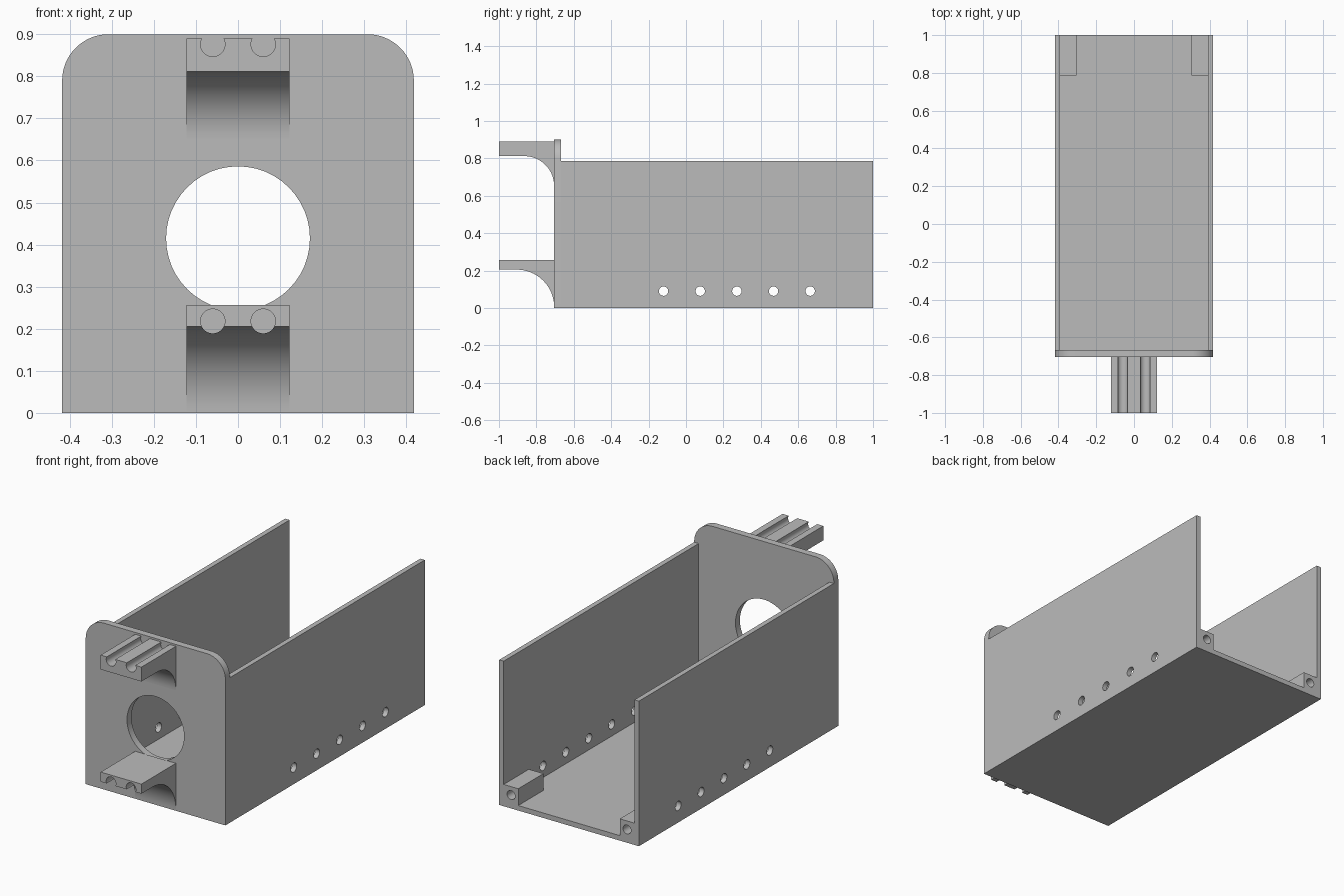
import bpy
import bmesh
from math import sin, cos, pi, radians
from mathutils import Vector

if "Cube" in bpy.data.objects:
    bpy.data.objects.remove(bpy.data.objects["Cube"], do_unlink=True)

# Single grey plastic
grey = bpy.data.materials.new("grey plastic")
grey.use_nodes = True
colour = (0.5, 0.5, 0.5, 1)
grey.diffuse_color = colour
grey.node_tree.nodes["Principled BSDF"].inputs["Base Color"].default_value = colour

HALF, WALL = 0.418, 0.027        # half width, wall thickness
FRONT, PLATE_BACK = -0.705, -0.667
SEGMENTS = 48


def arc(a, b, radius, start, end, steps=16):
    """Points on an arc around (a, b), angles in degrees."""
    angles = [radians(start + (end - start) * i / steps) for i in range(steps + 1)]
    return [(a + radius * cos(t), b + radius * sin(t)) for t in angles]


def prism(name, outline, axis, low, high):
    """Extrude a 2D outline along axis 'x' (y, z outline) or 'y' (x, z outline)."""
    def place(p, depth):
        return Vector((depth, p[0], p[1]) if axis == "x" else (p[0], depth, p[1]))
    bm = bmesh.new()
    face = bm.faces.new([bm.verts.new(place(p, low)) for p in outline])
    extruded = bmesh.ops.extrude_face_region(bm, geom=[face])
    moved = [v for v in extruded["geom"] if isinstance(v, bmesh.types.BMVert)]
    shift = place((0, 0), high - low)
    bmesh.ops.translate(bm, verts=moved, vec=shift)
    bmesh.ops.recalc_face_normals(bm, faces=bm.faces)
    mesh = bpy.data.meshes.new(name)
    bm.to_mesh(mesh)
    bm.free()
    mesh.materials.append(grey)
    obj = bpy.data.objects.new(name, mesh)
    bpy.context.collection.objects.link(obj)
    return obj


def drill(obj, axis, centre, radius, low, high):
    """Cut a round hole running along an axis."""
    ring = arc(*centre, radius, 0, 360, SEGMENTS)[:-1]
    cutter = prism("hole_cutter", ring, axis, low, high)
    cutter.hide_render = True
    mod = obj.modifiers.new("hole", "BOOLEAN")
    mod.operation = "DIFFERENCE"
    mod.solver = "EXACT"
    mod.object = cutter
    bpy.context.view_layer.objects.active = obj
    bpy.ops.object.modifier_apply(modifier=mod.name)
    bpy.data.objects.remove(cutter, do_unlink=True)


def rectangle(a0, a1, b0, b1):
    return [(a0, b0), (a1, b0), (a1, b1), (a0, b1)]


parts = []

# Front plate with rounded top corners and a large round opening
corner = 0.11
outline = [(-HALF, 0), (HALF, 0)]
outline += arc(HALF - corner, 0.9 - corner, corner, 0, 90)
outline += arc(corner - HALF, 0.9 - corner, corner, 90, 180)
plate = prism("front_plate", outline, "y", FRONT, PLATE_BACK)
drill(plate, "y", (0, 0.415), 0.171, -0.8, -0.6)
parts.append(plate)

# Floor of the tray
inner = HALF - WALL
parts.append(prism("floor", rectangle(-inner, inner, 0, 0.027), "y", PLATE_BACK, 1))

for side, label in ((1, "left"), (-1, "right")):
    # Side wall with a row of small holes
    low, high = sorted((side * inner, side * HALF))
    wall = prism(label + "_wall", rectangle(PLATE_BACK, 1, 0, 0.785), "x", low, high)
    for i in range(5):
        drill(wall, "x", (-0.12 + 0.196 * i, 0.09), 0.025, low - 0.1, high + 0.1)
    parts.append(wall)

    # Screw block in the rear corner
    low, high = sorted((side * 0.304, side * inner))
    block = prism(label + "_screw_block", rectangle(low, high, 0.027, 0.118), "y", 0.785, 1)
    drill(block, "y", (side * 0.347, 0.072), 0.024, 0.85, 1.1)
    parts.append(block)

# Brackets on the front: flat arm, curved support below, two round channels
for name, top, under, radius, channel in (
        ("upper_bracket", 0.89, 0.812, 0.16, 0.876),
        ("lower_bracket", 0.257, 0.205, 0.2, 0.218)):
    profile = [(FRONT, top), (-1, top), (-1, under)]
    profile += arc(FRONT - radius, under - radius, radius, 90, 0, 24)
    bracket = prism(name, profile, "x", -0.122, 0.122)
    for x in (-0.06, 0.06):
        drill(bracket, "y", (x, channel), 0.029, -1.1, FRONT + 0.01)
    parts.append(bracket)

# Smooth round surfaces, keep edges crisp
bpy.ops.object.select_all(action="DESELECT")
for obj in parts:
    obj.select_set(True)
bpy.context.view_layer.objects.active = plate
bpy.ops.object.shade_smooth_by_angle(angle=radians(30))
